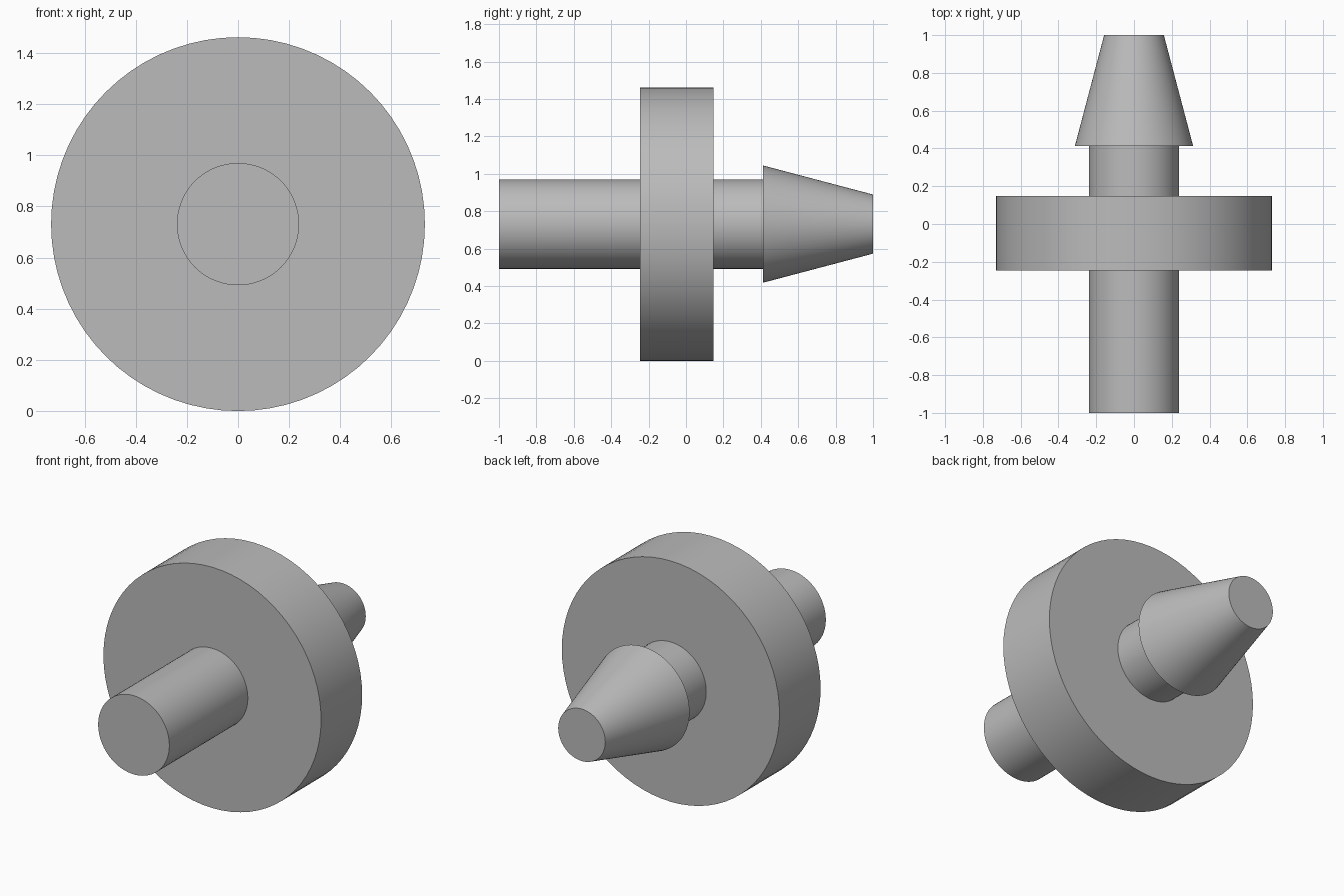
import bpy
import bmesh
import math
from mathutils import Matrix, Vector

cube = bpy.data.objects.get("Cube")
if cube:
    bpy.data.objects.remove(cube, do_unlink=True)

# Main dimensions
SEGMENTS = 72
FLANGE_R, SHAFT_R = 0.731, 0.239
HEAD_R, TIP_R = 0.313, 0.158
FLANGE_FRONT, FLANGE_BACK, HEAD_BASE = -0.247, 0.147, 0.413

grey = bpy.data.materials.new("plain_grey")
grey.use_nodes = True
colour = (0.5, 0.5, 0.5, 1)
grey.diffuse_color = colour
grey.node_tree.nodes["Principled BSDF"].inputs["Base Color"].default_value = colour

# Stepped half profile (radius, y): shaft, flange, neck, tapered head
profile = [
    (0, -1), (SHAFT_R, -1),
    (SHAFT_R, FLANGE_FRONT), (FLANGE_R, FLANGE_FRONT),
    (FLANGE_R, FLANGE_BACK), (SHAFT_R, FLANGE_BACK),
    (SHAFT_R, HEAD_BASE), (HEAD_R, HEAD_BASE),
    (TIP_R, 1), (0, 1),
]

# Revolve the profile around the y axis into one closed solid
bm = bmesh.new()
verts = [bm.verts.new((r, y, 0)) for r, y in profile]
edges = [bm.edges.new(pair) for pair in zip(verts, verts[1:])]
bmesh.ops.spin(bm, geom=verts + edges, cent=(0, 0, 0), axis=(0, 1, 0),
               angle=math.tau, steps=SEGMENTS, use_merge=False)
bmesh.ops.remove_doubles(bm, verts=bm.verts, dist=0.0005)
bmesh.ops.recalc_face_normals(bm, faces=bm.faces)
bmesh.ops.transform(bm, matrix=Matrix.Translation(Vector((0, 0, FLANGE_R))),
                    verts=bm.verts)

mesh = bpy.data.meshes.new("flanged_plug")
bm.to_mesh(mesh)
bm.free()
mesh.materials.append(grey)
plug = bpy.data.objects.new("flanged_plug", mesh)
bpy.context.collection.objects.link(plug)

# Smooth round walls, sharp shoulders
bpy.ops.object.select_all(action="DESELECT")
plug.select_set(True)
bpy.context.view_layer.objects.active = plug
bpy.ops.object.shade_smooth_by_angle(angle=math.radians(12))
